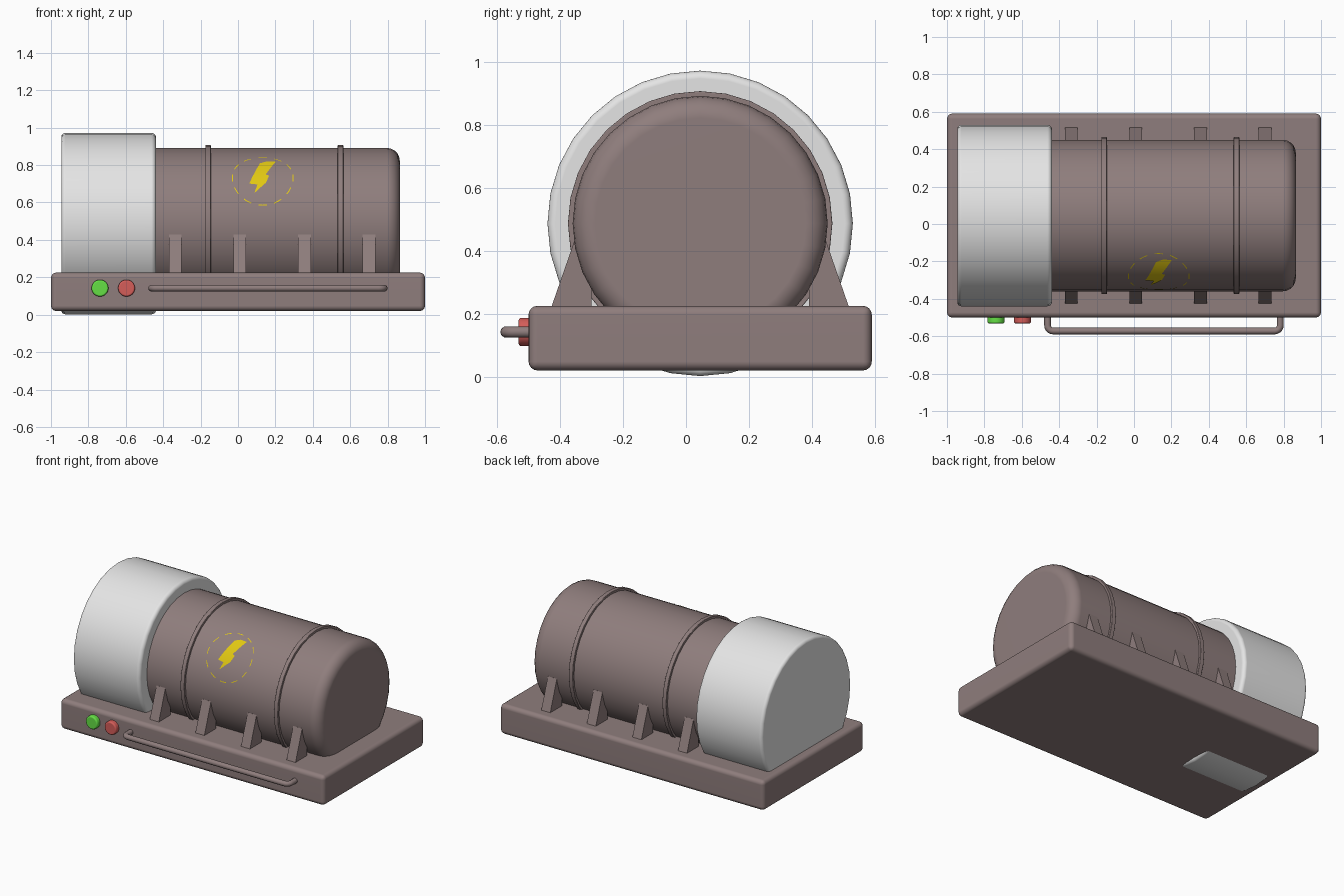
import bpy, bmesh, math
from mathutils import Vector

if "Cube" in bpy.data.objects:
    bpy.data.objects.remove(bpy.data.objects["Cube"])

CY, CZ = 0.045, 0.487      # axis of the tank, which runs along x


def material(name, rgb):
    m = bpy.data.materials.new(name)
    m.diffuse_color = (*rgb, 1)
    m.use_nodes = True
    m.node_tree.nodes["Principled BSDF"].inputs["Base Color"].default_value = m.diffuse_color
    return m


BROWN = material("warm_brown", (0.275, 0.207, 0.204))
GREY = material("light_grey", (0.78, 0.78, 0.78))
YELLOW = material("yellow", (0.76, 0.58, 0.006))
GREEN = material("green", (0.13, 0.74, 0.06))
RED = material("red", (0.66, 0.11, 0.10))


def finish(name, bm, mat, normals=True, angle=35):
    """Turn a bmesh into a smooth-by-angle object."""
    if normals:
        bmesh.ops.recalc_face_normals(bm, faces=bm.faces[:])
    me = bpy.data.meshes.new(name)
    bm.to_mesh(me)
    bm.free()
    ob = bpy.data.objects.new(name, me)
    bpy.context.collection.objects.link(ob)
    me.materials.append(mat)
    bpy.ops.object.select_all(action='DESELECT')
    ob.select_set(True)
    bpy.context.view_layer.objects.active = ob
    bpy.ops.object.shade_smooth_by_angle(angle=math.radians(angle))
    return ob


def weighted(ob):
    w = ob.modifiers.new("weighted", 'WEIGHTED_NORMAL')
    w.keep_sharp = True


def drum(name, origin, axis, length, radius, r0, r1, mat, segs=32):
    """Cylinder from origin along axis ('x' or '-y') with rounded ends r0, r1."""
    profile = []
    for i in range(6):
        a = i / 5 * math.pi / 2
        profile.append((r0 * (1 - math.cos(a)), radius - r0 + r0 * math.sin(a)))
    for i in range(6):
        a = i / 5 * math.pi / 2
        profile.append((length - r1 + r1 * math.sin(a), radius - r1 + r1 * math.cos(a)))
    bm = bmesh.new()
    rings = []
    for d, r in profile:
        ring = []
        for k in range(segs):
            t = 2 * math.pi * k / segs
            u, v = r * math.cos(t), r * math.sin(t)
            off = Vector((d, u, v)) if axis == 'x' else Vector((u, -d, v))
            ring.append(bm.verts.new(Vector(origin) + off))
        rings.append(ring)
    for a, b in zip(rings, rings[1:]):
        for k in range(segs):
            n = (k + 1) % segs
            bm.faces.new((a[k], a[n], b[n], b[k]))
    bm.faces.new(rings[0])
    bm.faces.new(rings[-1])
    ob = finish(name, bm, mat)
    weighted(ob)
    return ob


# Base slab
bm = bmesh.new()
bmesh.ops.create_cube(bm, size=1)
for v in bm.verts:
    v.co = Vector((v.co.x * 2, v.co.y * 1.09 + 0.045, v.co.z * 0.205 + 0.1225))
bmesh.ops.bevel(bm, geom=bm.edges[:], offset=0.028, segments=4, profile=0.5, affect='EDGES')
weighted(finish("base", bm, BROWN))

# Tank, end housing and hoops
drum("tank", (-0.5, CY, CZ), 'x', 1.365, 0.405, 0.005, 0.07, BROWN)
drum("end_housing", (-0.945, CY, CZ), 'x', 0.507, 0.485, 0.022, 0.025, GREY)
for i, x in enumerate((-0.16, 0.548)):
    drum(f"hoop_{i + 1}", (x - 0.015, CY, CZ), 'x', 0.03, 0.42, 0.004, 0.004, BROWN)

# Wedge brackets on both sides
for side in (-1, 1):
    for i, x in enumerate((-0.335, 0.01, 0.355, 0.70)):
        bm = bmesh.new()
        prof = [(0.48, 0.20), (0.40, 0.43), (0.345, 0.43), (0.345, 0.20)]
        f = bm.faces.new([bm.verts.new((x - 0.034, CY + side * y, z)) for y, z in prof])
        ext = bmesh.ops.extrude_face_region(bm, geom=[f])
        for v in ext["geom"]:
            if isinstance(v, bmesh.types.BMVert):
                v.co.x += 0.068
        finish(f"bracket_{'front' if side < 0 else 'back'}_{i + 1}", bm, BROWN)

# Push buttons
drum("green_button", (-0.738, -0.48, 0.142), '-y', 0.052, 0.045, 0.003, 0.01, GREEN)
drum("red_button", (-0.596, -0.48, 0.142), '-y', 0.052, 0.045, 0.003, 0.01, RED)

# Front handle: a bent round bar
X0, X1, YF, R = -0.462, 0.782, -0.572, 0.03
pts = [(X0, -0.48)]
for cx, start in ((X0 + R, math.pi), (X1 - R, 1.5 * math.pi)):
    for i in range(6):
        a = start + i / 5 * math.pi / 2
        pts.append((cx + R * math.cos(a), YF + R + R * math.sin(a)))
pts.append((X1, -0.48))
cu = bpy.data.curves.new("handle", 'CURVE')
cu.dimensions = '3D'
cu.bevel_depth = 0.018
cu.bevel_resolution = 3
cu.use_fill_caps = True
sp = cu.splines.new('POLY')
sp.points.add(len(pts) - 1)
for p, (x, y) in zip(sp.points, pts):
    p.co = (x, y, 0.142, 1)
sp.use_smooth = True
cu.materials.append(BROWN)
bpy.context.collection.objects.link(bpy.data.objects.new("handle", cu))


def wrap(x, ang, r=0.4075):
    """Point on the front upper side of the tank, ang above the horizontal."""
    return Vector((x, CY - r * math.cos(ang), CZ + r * math.sin(ang)))


# Painted bolt: flat outline cut into strips and wrapped onto the tank
outline = [(0.118, 0.808), (0.155, 0.818), (0.202, 0.816), (0.148, 0.748), (0.166, 0.742),
           (0.150, 0.705), (0.088, 0.65), (0.104, 0.695), (0.060, 0.70)]
bm = bmesh.new()
bm.faces.new([bm.verts.new((x, math.asin((z - CZ) / 0.405), 0)) for x, z in outline])
bmesh.ops.triangulate(bm, faces=bm.faces[:])
for i in range(1, 18):
    bmesh.ops.bisect_plane(bm, geom=bm.verts[:] + bm.edges[:] + bm.faces[:],
                           plane_co=(0, math.radians(20 + i * 2.2), 0), plane_no=(0, 1, 0))
for f in bm.faces:
    f.normal_update()
    if f.normal.z < 0:
        f.normal_flip()
for v in bm.verts:
    v.co = wrap(v.co.x, v.co.y)
finish("bolt_mark", bm, YELLOW, normals=False)

# Thin broken circle around the bolt
bm = bmesh.new()
for dash in range(12):
    for k in range(4):
        quad = []
        for r, s in ((0.160, 0), (0.165, 0), (0.165, 1), (0.160, 1)):
            a = math.radians(dash * 30 - 8 + (k + s) * 4)
            quad.append(bm.verts.new(wrap(0.132 + r * math.cos(a),
                                          math.radians(37) + r * math.sin(a) / 0.405, 0.4065)))
        bm.faces.new(quad)
bmesh.ops.remove_doubles(bm, verts=bm.verts[:], dist=0.0005)
finish("circle_mark", bm, YELLOW, normals=False)
